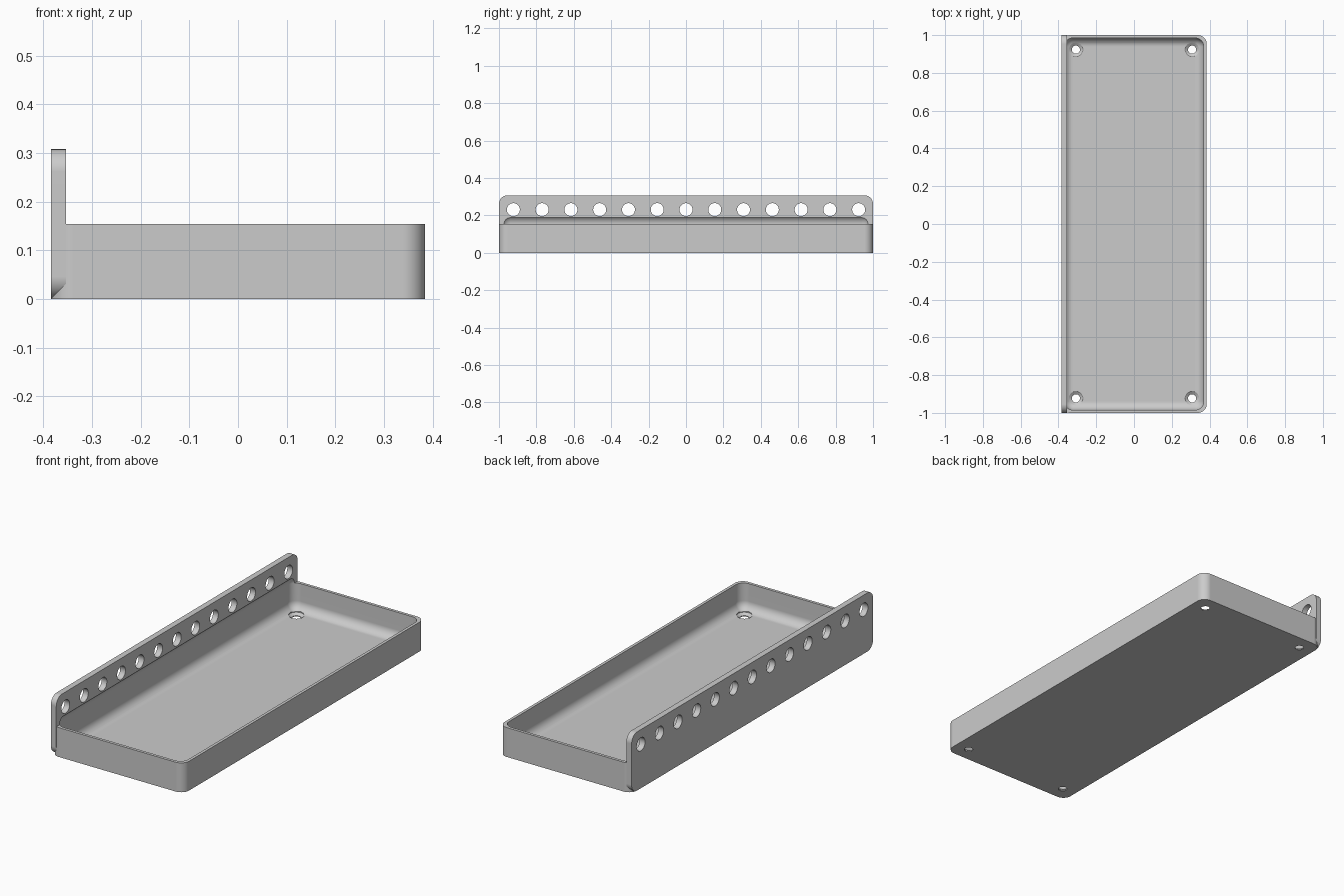
import bpy
import bmesh
from math import radians
from mathutils import Matrix, Vector

cube = bpy.data.objects.get("Cube")
if cube:
    bpy.data.objects.remove(cube, do_unlink=True)

U = 2 / 130          # one millimetre: the tray is 130 long
WALL, ROUND = 1, 3   # wall thickness and corner radius
LENGTH, WIDTH, DEPTH = 130, 50, 10
PLATE_T, PLATE_H = 2, 20

grey = bpy.data.materials.new("plain grey")
grey.use_nodes = True
COLOUR = (0.6, 0.6, 0.6, 1)
grey.diffuse_color = COLOUR
grey.node_tree.nodes["Principled BSDF"].inputs["Base Color"].default_value = COLOUR


def finish(name, bm):
    bmesh.ops.recalc_face_normals(bm, faces=bm.faces)
    bm.transform(Matrix.Scale(U, 4))
    mesh = bpy.data.meshes.new(name)
    bm.to_mesh(mesh)
    bm.free()
    mesh.materials.append(grey)
    obj = bpy.data.objects.new(name, mesh)
    bpy.context.collection.objects.link(obj)
    return obj


def rounded_box(name, low, high, axis=None):
    """Box with rounded edges: those along one axis, or all of them."""
    low, high = Vector(low), Vector(high)
    bm = bmesh.new()
    bmesh.ops.create_cube(bm, size=1)
    for v in bm.verts:
        v.co = (low + high) / 2 + v.co * (high - low)
    edges = [e for e in bm.edges if axis is None
             or abs((e.verts[0].co - e.verts[1].co)[axis]) > 0.1]
    bmesh.ops.bevel(bm, geom=edges, offset=ROUND, offset_type='OFFSET',
                    segments=10, profile=0.5, affect='EDGES')
    return finish(name, bm)


def lathe(name, profile, steps=40):
    """Closed solid of revolution about z from (radius, height) pairs."""
    bm = bmesh.new()
    verts = [bm.verts.new((r, 0, z)) for r, z in profile]
    edges = [bm.edges.new(pair) for pair in zip(verts, verts[1:])]
    bmesh.ops.spin(bm, geom=verts + edges, axis=(0, 0, 1), cent=(0, 0, 0),
                   angle=radians(360), steps=steps, use_merge=True)
    bmesh.ops.remove_doubles(bm, verts=bm.verts, dist=0.001)
    return finish(name, bm)


def combine(target, tool, operation):
    """Apply a boolean and discard the tool."""
    tool.hide_render = True
    mod = target.modifiers.new("cut", 'BOOLEAN')
    mod.operation = operation
    mod.solver = 'EXACT'
    mod.object = tool
    bpy.context.view_layer.update()
    result = target.evaluated_get(bpy.context.evaluated_depsgraph_get())
    mesh = bpy.data.meshes.new_from_object(result)
    target.modifiers.clear()
    target.data = mesh
    bpy.data.objects.remove(tool, do_unlink=True)


X, Y = WIDTH / 2, LENGTH / 2

# Tray block joined to the upright side plate
tray = rounded_box("tray", (-X, -Y, 0), (X, Y, DEPTH), axis=2)
plate = rounded_box("side_plate", (-X, -Y, 0), (-X + PLATE_T, Y, PLATE_H), axis=0)
combine(tray, plate, 'UNION')

# Filleted cavity, which also bites a shallow pocket into the plate
cavity = rounded_box("cavity_cutter", (WALL - X, WALL - Y, WALL),
                     (X - WALL, Y - WALL, DEPTH + ROUND))
combine(tray, cavity, 'DIFFERENCE')

# Row of round holes through the plate
for i in range(-6, 7):
    drill = lathe("plate_hole_cutter", [(0, -2), (2.25, -2), (2.25, 2), (0, 2)])
    drill.matrix_world = (Matrix.Translation(Vector((1 - X, i * 10, 15)) * U)
                          @ Matrix.Rotation(radians(90), 4, 'Y'))
    combine(tray, drill, 'DIFFERENCE')

# Countersunk screw holes in the floor corners
for sx in (-1, 1):
    for sy in (-1, 1):
        sink = lathe("screw_hole_cutter", [(0, -1), (1.4, -1), (1.4, 0.3),
                                           (2.4, 1), (2.4, 4), (0, 4)])
        sink.location = Vector((sx * 20, sy * 60, 0)) * U
        combine(tray, sink, 'DIFFERENCE')

# Smooth fillets, crisp flat faces
bpy.ops.object.select_all(action='DESELECT')
tray.select_set(True)
bpy.context.view_layer.objects.active = tray
bpy.ops.object.shade_smooth_by_angle(angle=radians(30))
weighted = tray.modifiers.new("flat faces", 'WEIGHTED_NORMAL')
weighted.keep_sharp = True
